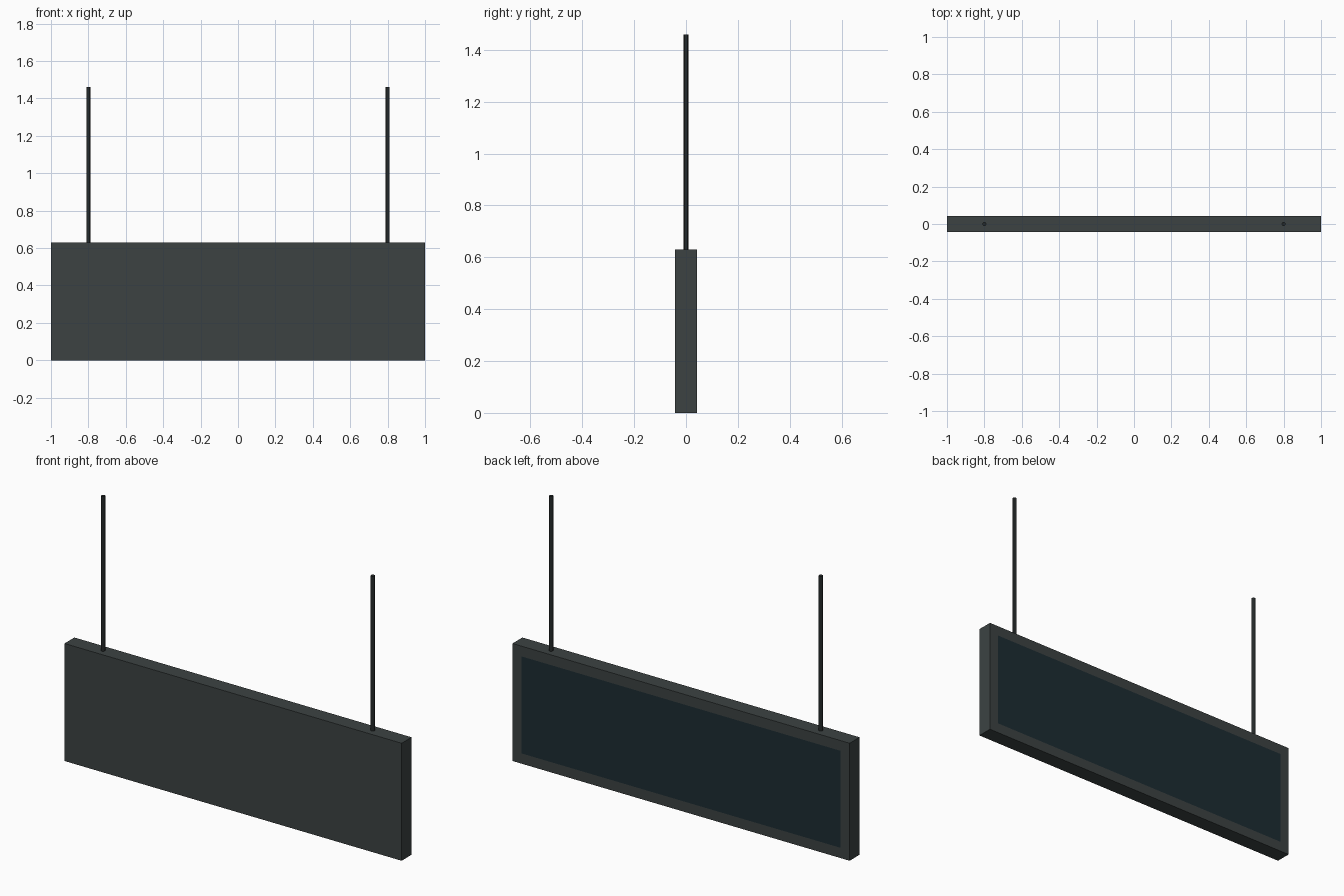
import bpy
import bmesh

if "Cube" in bpy.data.objects:
    bpy.data.objects.remove(bpy.data.objects["Cube"])

WIDTH, DEPTH, HEIGHT = 2.0, 0.084, 0.63
ROD_TOP, ROD_X, ROD_R = 1.46, 0.8, 0.0105
BEZEL = 0.055


def material(name, rgb):
    mat = bpy.data.materials.new(name)
    mat.diffuse_color = (*rgb, 1)
    mat.use_nodes = True
    mat.node_tree.nodes["Principled BSDF"].inputs["Base Color"].default_value = mat.diffuse_color
    return mat


casing_mat = material("dark_casing", (0.045, 0.055, 0.055))
screen_mat = material("dark_glass", (0.012, 0.025, 0.032))
rod_mat = material("black_metal", (0.018, 0.022, 0.022))

# Casing with the screen set flush into its back face
bm = bmesh.new()
bmesh.ops.create_cube(bm, size=1)
for v in bm.verts:
    v.co = (v.co.x * WIDTH, v.co.y * DEPTH, (v.co.z + 0.5) * HEIGHT)
bm.normal_update()
back = max(bm.faces, key=lambda f: f.normal.y)
bmesh.ops.inset_individual(bm, faces=[back], thickness=BEZEL, use_even_offset=True)
back.material_index = 1
mesh = bpy.data.meshes.new("display_casing")
bm.to_mesh(mesh)
bm.free()
mesh.materials.append(casing_mat)
mesh.materials.append(screen_mat)
casing = bpy.data.objects.new("display_casing", mesh)
bpy.context.collection.objects.link(casing)

# Ceiling hanger rods
for side, name in ((-1, "hanger_rod_left"), (1, "hanger_rod_right")):
    bpy.ops.mesh.primitive_cylinder_add(
        vertices=12, radius=ROD_R, depth=ROD_TOP - HEIGHT,
        location=(side * ROD_X, 0, (ROD_TOP + HEIGHT) / 2))
    rod = bpy.context.object
    rod.name = name
    rod.data.materials.append(rod_mat)
    bpy.ops.object.shade_smooth_by_angle()
